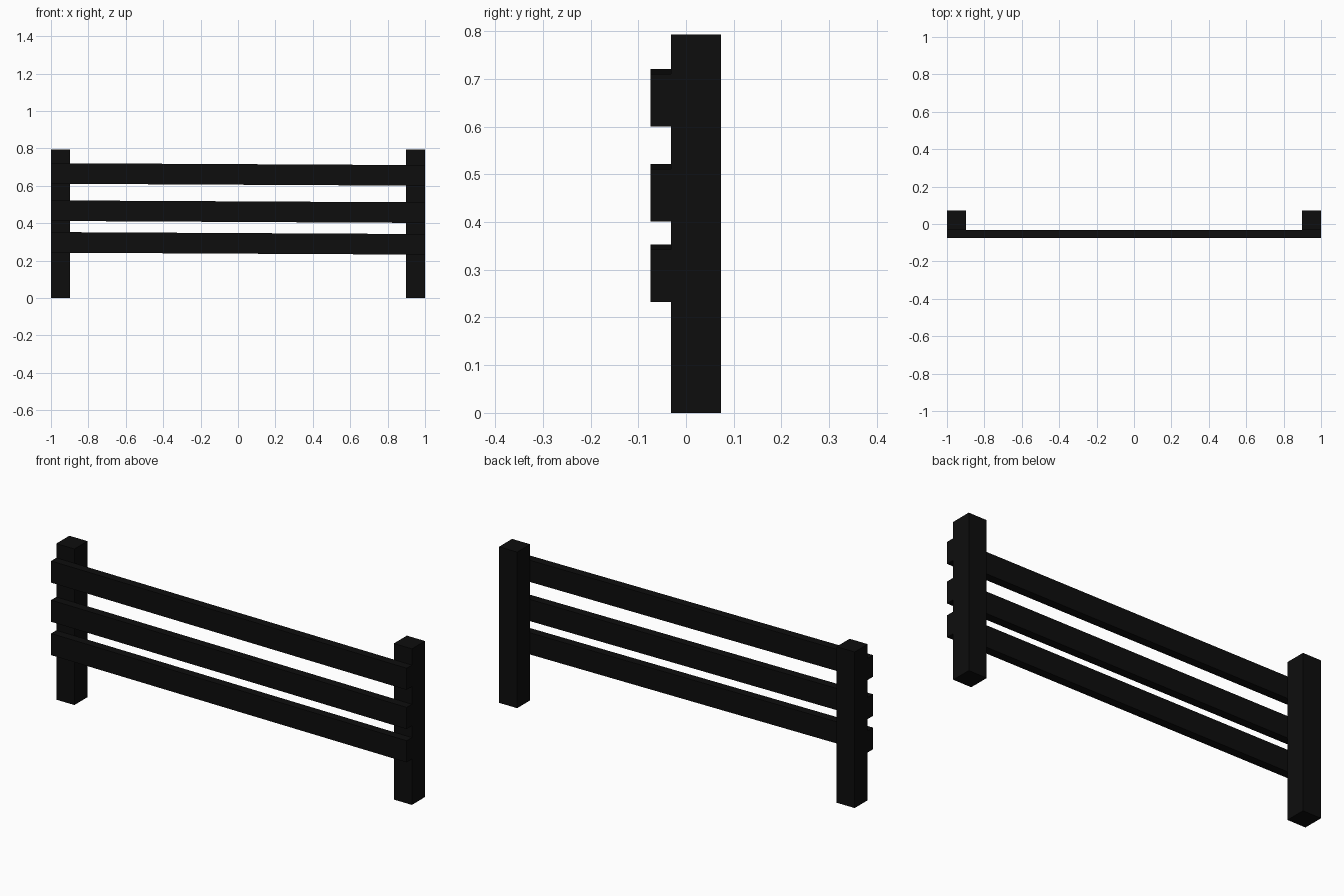
import bpy, math

if "Cube" in bpy.data.objects:
    bpy.data.objects.remove(bpy.data.objects["Cube"])

black = bpy.data.materials.new("black_paint")
black.diffuse_color = (0.004, 0.004, 0.004, 1)
black.use_nodes = True
black.node_tree.nodes["Principled BSDF"].inputs["Base Color"].default_value = black.diffuse_color


def box(name, center, size, tilt=0.0):
    bpy.ops.mesh.primitive_cube_add(size=1, location=center, rotation=(0, tilt, 0))
    ob = bpy.context.object
    ob.name = name
    ob.scale = size
    ob.data.materials.append(black)
    return ob


# Upright posts at both ends
for side, x in (("left", -0.949), ("right", 0.949)):
    box(side + "_post", (x, 0.021, 0.3965), (0.102, 0.105, 0.793))

# Three rails on the front of the posts, sagging slightly to the right
tilt = math.atan2(0.0105, 2.0)
for name, z in (("top_rail", 0.661), ("middle_rail", 0.462), ("bottom_rail", 0.2925)):
    box(name, (0, -0.0525, z), (1.9994, 0.043, 0.11), tilt)
